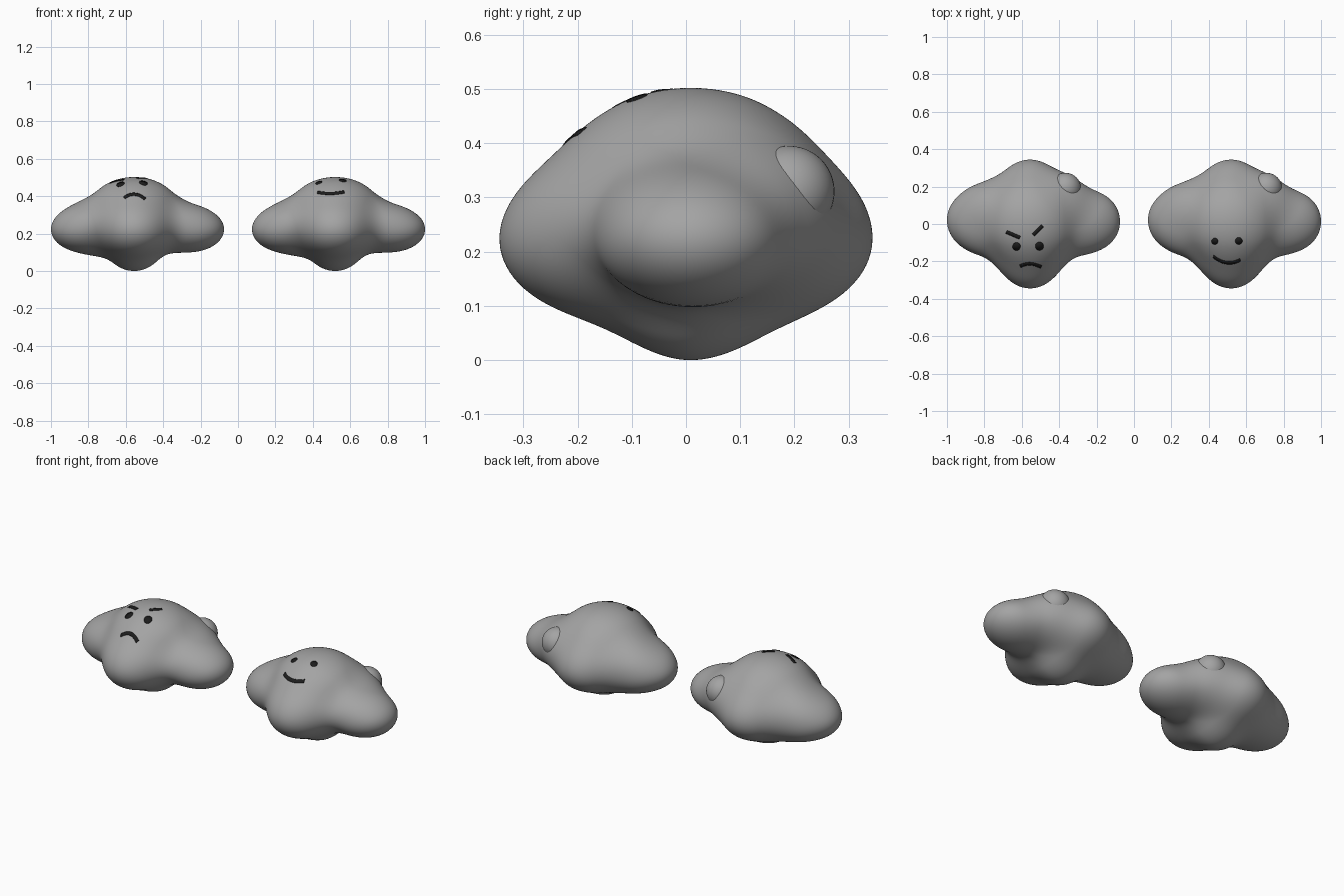
import bpy, bmesh, math
from mathutils import Vector
from mathutils.bvhtree import BVHTree

if "Cube" in bpy.data.objects:
    bpy.data.objects.remove(bpy.data.objects["Cube"])

HALF = 0.5375  # each cloud sits this far from x = 0


def material(name, rgb):
    m = bpy.data.materials.new(name)
    m.diffuse_color = (*rgb, 1)
    m.use_nodes = True
    m.node_tree.nodes["Principled BSDF"].inputs["Base Color"].default_value = m.diffuse_color
    return m


GREY = material("cloud grey", (0.37, 0.37, 0.37))
BLACK = material("face black", (0.012, 0.012, 0.012))

# Cloud lobes: centre and radii, relative to the cloud's middle
LOBES = [
    ((-0.018, 0.01, 0.245), (0.320, 0.240, 0.120)),   # core
    ((-0.018, 0.01, 0.355), (0.220, 0.220, 0.145)),   # dome
    ((-0.018, 0.01, 0.130), (0.145, 0.145, 0.130)),   # base
    ((-0.292, 0.022, 0.222), (0.170, 0.165, 0.118)),  # left
    ((0.292, 0.015, 0.222), (0.170, 0.165, 0.118)),   # right
    ((-0.018, -0.175, 0.222), (0.157, 0.170, 0.130)), # front
    ((-0.018, 0.175, 0.222), (0.157, 0.170, 0.130)),  # back
    ((-0.200, 0.100, 0.235), (0.120, 0.090, 0.100)),  # back left filler
    ((0.150, 0.140, 0.270), (0.100, 0.100, 0.090)),   # filler under the puff
]
MID = Vector((-0.018, 0.01, 0.23))
BLEND = 0.12


def field(p):
    """Smoothly blended distance to all lobes."""
    d = 9.0
    for (cx, cy, cz), (a, b, c) in LOBES:
        x, y, z = (p.x - cx) / a, (p.y - cy) / b, (p.z - cz) / c
        k0 = math.sqrt(x * x + y * y + z * z) + 1e-9
        k1 = math.sqrt((x / a) ** 2 + (y / b) ** 2 + (z / c) ** 2) + 1e-9
        e = k0 * (k0 - 1) / k1
        h = max(BLEND - abs(d - e), 0.0) / BLEND
        d = min(d, e) - h * h * BLEND * 0.25
    return d


def surface_point(direction):
    lo, hi = 0.05, 0.65
    for _ in range(14):
        m = (lo + hi) / 2
        if field(MID + direction * m) > 0:
            hi = m
        else:
            lo = m
    return MID + direction * hi


def finish(bm, name, mat):
    me = bpy.data.meshes.new(name)
    bm.to_mesh(me)
    bm.free()
    me.materials.append(mat)
    me.shade_smooth()
    return me


def place(me, name, x):
    ob = bpy.data.objects.new(name, me)
    ob.location.x = x
    bpy.context.collection.objects.link(ob)
    return ob


# Cloud body
bm = bmesh.new()
bmesh.ops.create_icosphere(bm, subdivisions=6, radius=1)
for v in bm.verts:
    v.co = surface_point(v.co.normalized())
for axis, (low, high) in enumerate([(-0.4625, 0.4625), (-0.344, 0.344), (0, 0.502)]):
    vals = [v.co[axis] for v in bm.verts]
    a, b = min(vals), max(vals)
    for v in bm.verts:
        v.co[axis] = low + (v.co[axis] - a) * (high - low) / (b - a)
bm.normal_update()
TREE = BVHTree.FromBMesh(bm)
body = finish(bm, "cloud_body", GREY)

# Small puff at the back right
bm = bmesh.new()
bmesh.ops.create_uvsphere(bm, u_segments=40, v_segments=24, radius=0.084)
for v in bm.verts:
    v.co += Vector((0.170, 0.19, 0.311))
puff = finish(bm, "small_puff", GREY)


def project(u, v, from_top):
    """Drop a point on the cloud from above (x, y) or from the front (x, z)."""
    if from_top:
        hit, n, _, _ = TREE.ray_cast(Vector((u, v, 2)), Vector((0, 0, -1)))
    else:
        hit, n, _, _ = TREE.ray_cast(Vector((u, -2, v)), Vector((0, 1, 0)))
    return hit + n * 0.0025


def plate(bm, name, x, from_top):
    """Turn a sheet lying on the cloud into a thin plate."""
    out = Vector((0, 0, 1)) if from_top else Vector((0, -1, 0))
    bm.normal_update()
    for f in bm.faces:
        if f.normal.dot(out) < 0:
            f.normal_flip()
    ob = place(finish(bm, name, BLACK), name, x)
    s = ob.modifiers.new("thickness", 'SOLIDIFY')
    s.thickness, s.offset = 0.005, -1


def stroke(name, loc, a, ctrl, b, w, from_top):
    a, ctrl, b = Vector(a), Vector(ctrl), Vector(b)
    bm = bmesh.new()
    rows, steps = [], 14
    for i in range(steps + 1):
        t = i / steps
        p = a * (1 - t) ** 2 + ctrl * 2 * t * (1 - t) + b * t * t
        d = ((ctrl - a) * (1 - t) + (b - ctrl) * t).normalized()
        n = Vector((-d.y, d.x)) * w
        rows.append([bm.verts.new(project(p.x - loc + n.x * s, p.y + n.y * s, from_top))
                     for s in (-1, 0, 1)])
    for r, q in zip(rows, rows[1:]):
        for j in range(2):
            bm.faces.new((r[j], r[j + 1], q[j + 1], q[j]))
    plate(bm, name, loc, from_top)


def eye(name, loc, x, y, r):
    bm = bmesh.new()
    c = bm.verts.new(project(x - loc, y, True))
    ring = [bm.verts.new(project(x - loc + r * math.cos(k * math.tau / 20),
                                 y + r * math.sin(k * math.tau / 20), True)) for k in range(20)]
    for k in range(20):
        bm.faces.new((c, ring[k], ring[(k + 1) % 20]))
    plate(bm, name, loc, True)


for name, x in (("angry", -HALF), ("happy", HALF)):
    place(body, name + "_cloud_body", x)
    place(puff, name + "_cloud_puff", x)

# Angry face
eye("angry_eye_left", -HALF, -0.628, -0.12, 0.021)
eye("angry_eye_right", -HALF, -0.506, -0.118, 0.022)
stroke("angry_brow_left", -HALF, (-0.682, -0.042), (-0.645, -0.058), (-0.61, -0.073), 0.009, True)
stroke("angry_brow_right", -HALF, (-0.538, -0.058), (-0.515, -0.035), (-0.49, -0.01), 0.009, True)
stroke("angry_mouth", -HALF, (-0.608, 0.39), (-0.555, 0.432), (-0.497, 0.384), 0.007, False)

# Happy face
eye("happy_eye_left", HALF, 0.432, -0.092, 0.017)
eye("happy_eye_right", HALF, 0.56, -0.09, 0.019)
stroke("happy_mouth", HALF, (0.425, 0.42), (0.495, 0.406), (0.568, 0.422), 0.007, False)
